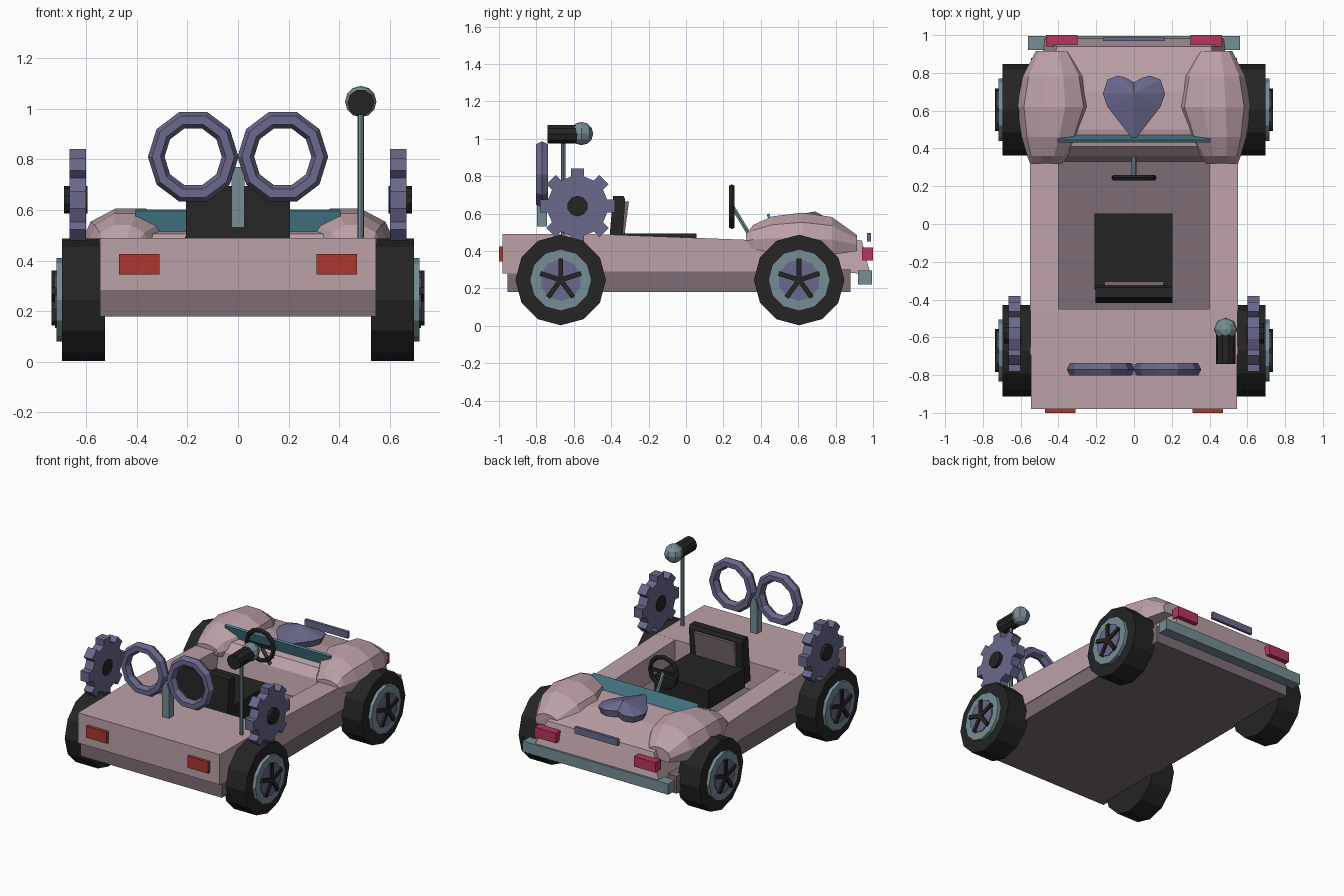
import bpy, bmesh, math
from mathutils import Vector

if "Cube" in bpy.data.objects:
    bpy.data.objects.remove(bpy.data.objects["Cube"])

def mat(name, r, g, b):
    m = bpy.data.materials.new(name)
    m.diffuse_color = (r, g, b, 1)
    m.use_nodes = True
    m.node_tree.nodes["Principled BSDF"].inputs["Base Color"].default_value = m.diffuse_color
    return m

PINK = mat("dusty_pink", .500, .355, .390)
MAUVE = mat("dark_mauve", .200, .152, .177)
PURPLE = mat("slate_purple", .144, .138, .263)
STEEL = mat("grey_teal", .180, .270, .300)
GLASS = mat("teal_glass", .070, .220, .280)
BLACK = mat("black", .018, .018, .018)
RED = mat("brick_red", .400, .038, .026)
CRIMSON = mat("crimson", .480, .035, .110)

def finish(name, bm, m):
    bmesh.ops.recalc_face_normals(bm, faces=bm.faces)
    me = bpy.data.meshes.new(name)
    bm.to_mesh(me)
    bm.free()
    me.materials.append(m)
    ob = bpy.data.objects.new(name, me)
    bpy.context.collection.objects.link(ob)
    return ob

def loft(name, rings, m):
    """Skin a row of closed rings and cap both ends."""
    bm = bmesh.new()
    vs = [[bm.verts.new(p) for p in r] for r in rings]
    n = len(rings[0])
    for a, b in zip(vs, vs[1:]):
        for i in range(n):
            j = (i + 1) % n
            bm.faces.new((a[i], a[j], b[j], b[i]))
    bm.faces.new(vs[0][::-1])
    bm.faces.new(vs[-1])
    return finish(name, bm, m)

def box(name, x0, x1, y0, y1, z0, z1, m):
    ring = lambda z: [(x0, y0, z), (x1, y0, z), (x1, y1, z), (x0, y1, z)]
    return loft(name, [ring(z0), ring(z1)], m)

def side_profile(name, pts, m):
    """Profile of (y, z, half width) spanning left to right."""
    return loft(name, [[(s * w, y, z) for y, z, w in pts] for s in (-1, 1)], m)

def prism(name, pts, x0, x1, m):
    """Extrude (y, z) points along x."""
    return loft(name, [[(x, y, z) for y, z in pts] for x in (x0, x1)], m)

def circle(cy, cz, r, n):
    return [(cy + r * math.sin(math.tau * i / n), cz + r * math.cos(math.tau * i / n)) for i in range(n)]

def rod(name, a, b, r, n, m):
    a, b = Vector(a), Vector(b)
    q = (b - a).to_track_quat('Z', 'Y')
    ring = lambda o: [o + q @ Vector((r * math.cos(math.tau * i / n), r * math.sin(math.tau * i / n), 0)) for i in range(n)]
    return loft(name, [ring(a), ring(b)], m)

def torus(name, c, R, ry, rr, n, k, m, zs=1):
    """Ring standing in the xz plane."""
    bm = bmesh.new()
    vs = []
    for i in range(n):
        t = math.tau * i / n
        row = []
        for j in range(k):
            u = math.tau * j / k
            d = R + rr * math.cos(u)
            row.append(bm.verts.new((c[0] + d * math.cos(t), c[1] + ry * math.sin(u), c[2] + zs * d * math.sin(t))))
        vs.append(row)
    for i in range(n):
        for j in range(k):
            a, b, j2 = vs[i], vs[(i + 1) % n], (j + 1) % k
            bm.faces.new((a[j], b[j], b[j2], a[j2]))
    return finish(name, bm, m)

# Body: lower chassis, rear deck, hood
box("chassis", -.545, .545, -.955, .88, .18, .30, MAUVE)
side_profile("rear_deck", [(-.98, .28, .545), (-.98, .49, .545), (-.45, .49, .548), (-.45, .28, .548)], PINK)
side_profile("hood", [(.33, .29, .50), (.36, .45, .50), (.41, .505, .46), (.50, .525, .45),
                      (.70, .51, .44), (.94, .455, .41), (.985, .28, .48)], PINK)

# Wheel: tyre, rim, hub disc and five spokes
def wheel(side, end, s, cy):
    cz, tag = .245, f"{end}_{side}"
    prism(f"{tag}_tyre", circle(cy, cz, .242, 12), s * .525, s * .695, BLACK)
    prism(f"{tag}_rim", circle(cy, cz, .165, 12), s * .69, s * .718, STEEL)
    prism(f"{tag}_hub", circle(cy, cz, .112, 10), s * .71, s * .724, PURPLE)
    for i in range(5):
        a = math.tau * i / 5
        d, p = Vector((math.sin(a), math.cos(a))), Vector((math.cos(a), -math.sin(a))) * .013
        o = Vector((cy, cz))
        prism(f"{tag}_spoke_{i + 1}", [o - p, o + p, o + d * .115 + p, o + d * .115 - p], s * .715, s * .736, BLACK)

for side, s in (("left", -1), ("right", 1)):
    # Side sill beside the cockpit
    xi, xo = s * .40, s * .55
    loft(f"{side}_sill", [[(xi, y, .29), (xo, y, .29), (xo, y, zt), (xi, y, zt)]
                          for y, zt in ((-.46, .49), (.45, .455))], PINK)
    # Rounded front fender
    rings = []
    for y, x0, x1, zt, zb in ((.32, .38, .55, .49, .43), (.36, .35, .565, .54, .41), (.46, .29, .595, .585, .39),
                              (.62, .23, .62, .605, .38), (.78, .26, .59, .582, .38), (.915, .34, .52, .485, .40)):
        c, w = (x0 + x1) / 2, (x1 - x0) / 2
        zm = zb + .4 * (zt - zb)
        top = [(s * (c + w * math.cos(math.pi * i / 5)), y, zm + (zt - zm) * math.sin(math.pi * i / 5) / .951) for i in range(6)]
        rings.append(top + [(s * (c - w * .9), y, zb), (s * (c + w * .9), y, zb)])
    loft(f"{side}_fender", rings, PINK)
    wheel(side, "hood_end", s, .605)
    wheel(side, "deck_end", s, -.67)
    # Cog with eight square teeth and an axle
    cy, cz = -.58, .64
    cog = []
    for i in range(8):
        a = math.tau * i / 8
        d, p = Vector((math.sin(a), math.cos(a))), Vector((math.cos(a), -math.sin(a)))
        for r, h in ((.158, -.035), (.2, -.035), (.2, .035), (.158, .035)):
            cog.append((cy + d.x * r + p.x * h, cz + d.y * r + p.y * h))
    prism(f"{side}_cog", cog, s * .60, s * .665, PURPLE)
    prism(f"{side}_cog_axle", circle(cy, cz, .055, 10), s * .595, s * .687, BLACK)
    # Lamps at both ends
    xa, xb = s * .31, s * .47
    box(f"{side}_deck_lamp", xa, xb, -1.0, -.97, .345, .425, RED)
    box(f"{side}_hood_lamp", s * .30, s * .465, .94, 1.0, .35, .42, CRIMSON)
    # Wind-up key loop
    torus(f"{side}_key_loop", (s * .177, -.77, .81), .146, .038, .033, 10, 6, PURPLE, 1.04)

# Wind-up key stem with pointed top
loft("key_stem", [[(-.026, y, .53), (.026, y, .53), (.026, y, .73), (.012, y, .77), (-.012, y, .77), (-.026, y, .73)]
                  for y in (-.797, -.743)], STEEL)

# Pole with round-nosed barrel
rod("barrel_pole", (.485, -.655, .48), (.485, -.655, 1.0), .012, 8, STEEL)
rod("barrel", (.485, -.74, 1.025), (.485, -.56, 1.025), .052, 10, BLACK)
bm = bmesh.new()
bmesh.ops.create_uvsphere(bm, u_segments=8, v_segments=6, radius=.062)
bmesh.ops.translate(bm, verts=bm.verts, vec=(.485, -.558, 1.028))
finish("barrel_nose", bm, STEEL)

# Seat
box("seat_cushion", -.21, .205, -.35, .055, .36, .495, BLACK)
prism("seat_back", [(-.417, .38), (-.345, .38), (-.325, .675), (-.335, .695), (-.39, .695)], -.205, .205, BLACK)
prism("seat_panel", [(-.345, .49), (-.328, .49), (-.305, .665), (-.33, .665)], -.155, .155, MAUVE)

# Steering wheel and column
torus("steering_wheel", (0, .245, .637), .104, .016, .016, 12, 6, BLACK)
rod("steering_column", (0, .25, .635), (0, .35, .47), .012, 6, STEEL)
box("steering_spoke", -.10, .10, .237, .253, .627, .647, BLACK)

# Windscreen, bumper and nose plate
side_profile("windscreen", [(.462, .495, .405), (.432, .595, .405), (.445, .602, .405), (.478, .50, .405)], GLASS)
box("bumper", -.56, .56, .92, .995, .22, .295, STEEL)
box("nose_plate", -.165, .165, .968, .988, .45, .497, PURPLE)

# Heart ornament: outline skirt with a faceted crown
half = [(.045, .775), (.085, .785), (.14, .765), (.165, .69), (.14, .62)]
outline = [(0, .75)] + half + [(0, .44)] + [(-x, y) for x, y in reversed(half)]
bm = bmesh.new()
low = [bm.verts.new((x * .9, .67 + (y - .67) * .9, .515)) for x, y in outline]
mid = [bm.verts.new((x, y, .56)) for x, y in outline]
apex = bm.verts.new((0, .69, .612))
for i in range(len(outline)):
    j = (i + 1) % len(outline)
    bm.faces.new((low[i], low[j], mid[j], mid[i]))
    bm.faces.new((mid[i], mid[j], apex))
bm.faces.new(low[::-1])
finish("heart_ornament", bm, PURPLE)
